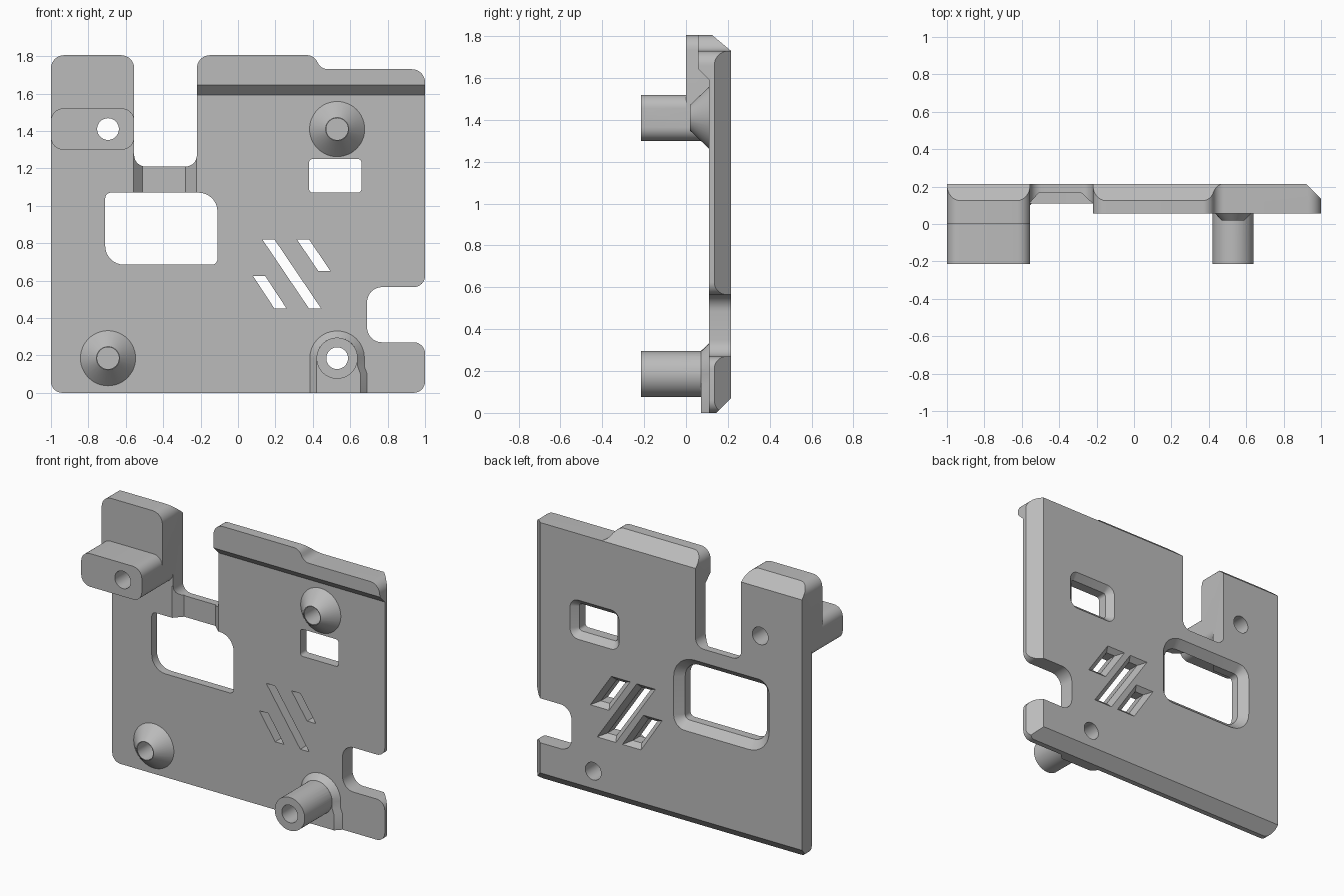
import bpy, bmesh, math
from mathutils import Vector

if "Cube" in bpy.data.objects:
    bpy.data.objects.remove(bpy.data.objects["Cube"])

BACK, FRONT = 0.215, 0.11   # faces of the plate along y
INNER = 0.12                # depth at which added parts end inside the plate

grey = bpy.data.materials.new("plain grey")
grey.use_nodes = True
grey.diffuse_color = (0.5, 0.5, 0.5, 1)
grey.node_tree.nodes["Principled BSDF"].inputs["Base Color"].default_value = (0.5, 0.5, 0.5, 1)


def fillet(corners):
    """Outline in x, z from corners (x, z, optional radius)."""
    pts = []
    for i, c in enumerate(corners):
        p = Vector(c[:2])
        r = c[2] if len(c) > 2 else 0
        if r <= 0:
            pts.append(p)
            continue
        a = (Vector(corners[i - 1][:2]) - p).normalized()
        b = (Vector(corners[(i + 1) % len(corners)][:2]) - p).normalized()
        half = a.angle(b) / 2
        centre = p + (a + b).normalized() * (r / math.sin(half))
        t = r / math.tan(half)
        start, end = p + a * t - centre, p + b * t - centre
        sweep = math.pi - 2 * half
        for k in range(9):
            f = k / 8
            pts.append(centre + (start * math.sin((1 - f) * sweep)
                                 + end * math.sin(f * sweep)) / math.sin(sweep))
    return pts


def grow(corners, d):
    """Move the sides of a convex counter-clockwise outline outwards by d."""
    out = []
    for i, c in enumerate(corners):
        p = Vector(c[:2])
        u = (p - Vector(corners[i - 1][:2])).normalized()
        v = (Vector(corners[(i + 1) % len(corners)][:2]) - p).normalized()
        n, m = Vector((u.y, -u.x)), Vector((v.y, -v.x))
        q = p + (n + m) * (d / (1 + n.dot(m)))
        out.append((q.x, q.y, c[2] + d if len(c) > 2 else 0))
    return out


def rect(x0, z0, x1, z1, r=0):
    return [(x0, z0, r), (x1, z0, r), (x1, z1, r), (x0, z1, r)]


def circle(x, z, r):
    return [(x + r * math.cos(k * math.tau / 48), z + r * math.sin(k * math.tau / 48))
            for k in range(48)]


def loft(name, *rings):
    """Closed solid through (y, corners) rings, front to back."""
    bm = bmesh.new()
    loops = [[bm.verts.new((p[0], y, p[1])) for p in fillet(c)] for y, c in rings]
    for a, b in zip(loops, loops[1:]):
        for i in range(len(a)):
            bm.faces.new((a[i - 1], a[i], b[i], b[i - 1]))
    bm.faces.new(loops[0])
    bm.faces.new(loops[-1])
    bmesh.ops.recalc_face_normals(bm, faces=bm.faces)
    mesh = bpy.data.meshes.new(name)
    bm.to_mesh(mesh)
    bm.free()
    mesh.materials.append(grey)
    ob = bpy.data.objects.new(name, mesh)
    bpy.context.collection.objects.link(ob)
    return ob


def combine(other, operation):
    mod = plate.modifiers.new(other.name, "BOOLEAN")
    mod.operation, mod.solver, mod.object = operation, "EXACT", other
    bpy.context.view_layer.objects.active = plate
    bpy.ops.object.modifier_apply(modifier=mod.name)
    bpy.data.objects.remove(other)


def add(name, *rings):
    combine(loft(name, *rings), "UNION")


def cut(name, *rings):
    combine(loft(name, *rings), "DIFFERENCE")


def flared_opening(name, corners, flare):
    cut(name, (0, corners), (BACK - flare, corners), (BACK + 0.03, grow(corners, flare + 0.03)))


# Main plate with top slot and side notch
TOP, STEP = 1.805, 1.73
stepped_top = [(1, STEP, 0.07), (0.445, STEP, 0.06), (0.405, TOP, 0.06), (-0.22, TOP, 0.07)]
outline = [(-1, 0, 0.06), (1, 0, 0.06), (1, 0.27, 0.06), (0.69, 0.27, 0.08),
           (0.69, 0.565, 0.08), (1, 0.565, 0.06)] + stepped_top + [
           (-0.22, 1.21, 0.06), (-0.555, 1.21, 0.06), (-0.555, TOP, 0.07), (-1, TOP, 0.07)]
plate = loft("mounting_plate", (FRONT, outline), (BACK, outline))

# Raised lip along the top, with a sloped lower edge
lip = [(y, [(-0.22, z), (1, z)] + stepped_top) for y, z in ((0.057, 1.645), (INNER, 1.582))]
add("top_lip", *lip)

# Corner block and its long boss
block = [(-1, 1.41), (-0.555, 1.41), (-0.555, TOP, 0.07), (-1, TOP, 0.07)]
add("corner_block", (0, block), (INNER, block))
boss = rect(-1, 1.3, -0.555, 1.52, 0.065)
add("corner_boss", (-BACK, boss), (INNER, boss))


# Sloped pad and round standoff at the lower edge
def pad(d):
    return [(0.42 - d, 0), (0.655 + d, 0), (0.655 + d, 0.1), (0.64 + d, 0.14),
            (0.64 + d, 0.295 + d, 0.109 + d), (0.42 - d, 0.295 + d, 0.109 + d)]


add("standoff_pad", (0.072, pad(0)), (FRONT, pad(0.036)), (INNER, pad(0.036)))
add("standoff", (-BACK, circle(0.53, 0.185, 0.11)), (INNER, circle(0.53, 0.185, 0.11)))

# Conical seats with blind holes
for x, z in ((0.53, 1.41), (-0.695, 0.185)):
    add("cone_seat", (0.02, circle(x, z, 0.062)), (INNER, circle(x, z, 0.157)))
    cut("blind_hole", (-0.1, circle(x, z, 0.058)), (0.16, circle(x, z, 0.058)))

# Through holes in the bosses
for x, z in ((-0.695, 1.41), (0.53, 0.185)):
    cut("screw_hole", (-0.4, circle(x, z, 0.058)), (0.4, circle(x, z, 0.058)))

# Openings that widen towards the back
flared_opening("large_window", [(-0.71, 0.685, 0.1), (-0.11, 0.685, 0.03),
                                (-0.11, 1.07, 0.1), (-0.71, 1.07, 0.03)], 0.05)
flared_opening("small_window", rect(0.38, 1.07, 0.66, 1.25, 0.02), 0.04)
for x0, z0, x1, z1 in ((0.08, 0.625, 0.195, 0.45), (0.13, 0.82, 0.38, 0.45),
                       (0.315, 0.82, 0.43, 0.65)):
    slot = [(x1, z1), (x1 + 0.065, z1), (x0 + 0.065, z0), (x0, z0)]
    flared_opening("slanted_slot", slot, 0.03)

# Thinned bridge under the top slot
cut("bridge_recess", (0.09, rect(-0.578, 1.03, -0.2, 1.28)),
    (0.165, rect(-0.51, 1.03, -0.28, 1.28)))

# Bevelled back edges: bottom, top and one side
cut("bottom_bevel", (0.095, rect(-2, -0.5, 2, -0.05)), (0.295, rect(-2, -0.5, 2, 0.15)))
cut("top_bevel", (0.095, rect(-2, 1.83, 2, 2.5)), (0.305, rect(-2, 1.655, 2, 2.5)))
cut("side_bevel", (0.085, rect(1.05, -0.5, 2, 2.5)), (0.285, rect(0.85, -0.5, 2, 2.5)))

plate.data.materials.clear()
plate.data.materials.append(grey)
bpy.ops.object.select_all(action="DESELECT")
plate.select_set(True)
bpy.context.view_layer.objects.active = plate
bpy.ops.object.shade_smooth_by_angle(angle=math.radians(22))
